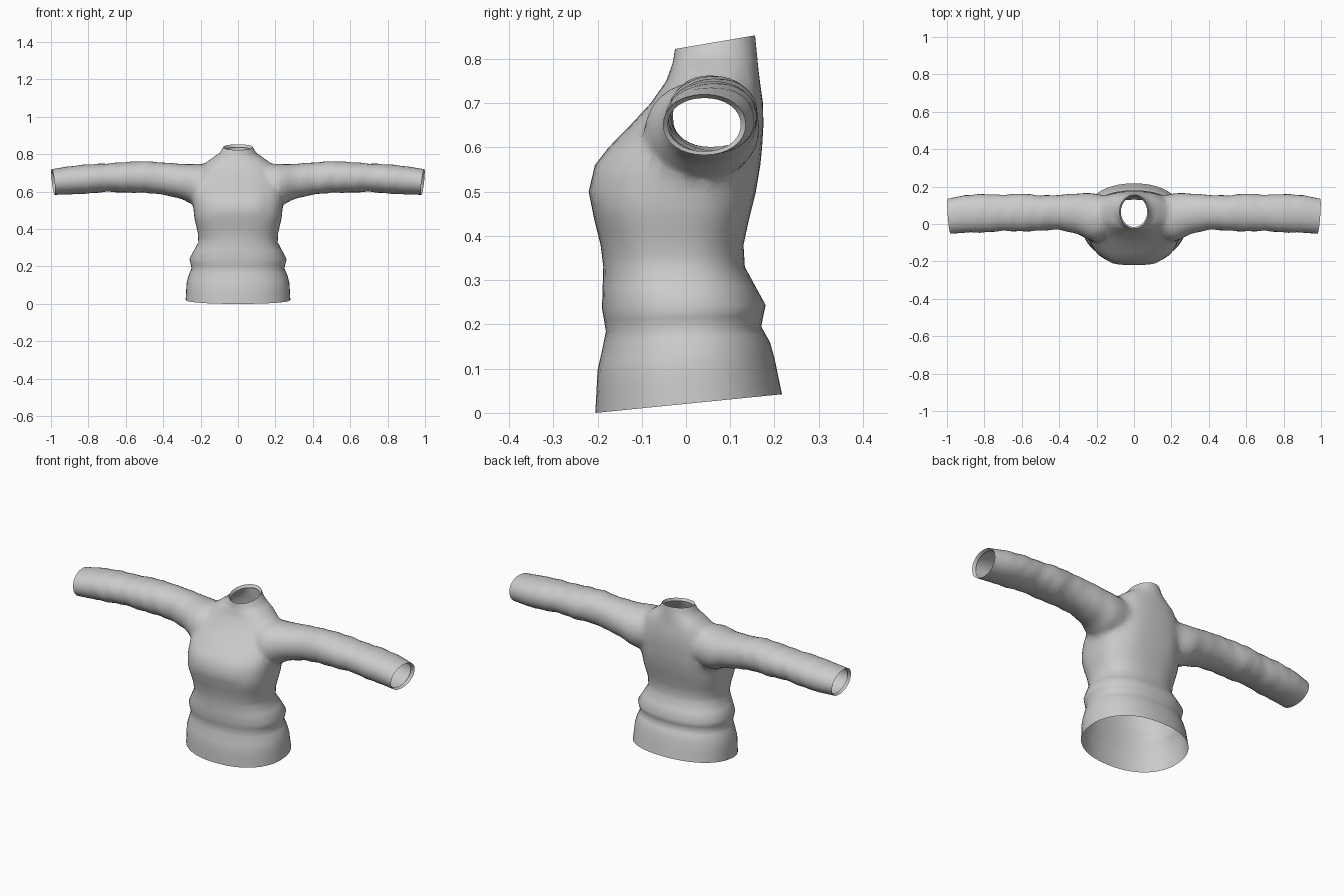
import bpy
import bmesh
from math import cos, sin, pi, radians
from mathutils import Vector

cube = bpy.data.objects.get("Cube")
if cube:
    bpy.data.objects.remove(cube, do_unlink=True)

wool = bpy.data.materials.new("light grey knit")
wool.use_nodes = True
grey = (0.6, 0.6, 0.6, 1)
wool.diffuse_color = grey
wool.node_tree.nodes["Principled BSDF"].inputs["Base Color"].default_value = grey


def resample(rows, steps):
    """Insert evenly blended rows between the given ones."""
    out = []
    for a, b in zip(rows, rows[1:]):
        for s in range(steps):
            t = s / steps
            out.append([p + (q - p) * t for p, q in zip(a, b)])
    return out + [list(rows[-1])]


def rounded(angle, power):
    """Point on a unit superellipse."""
    c, s = cos(angle), sin(angle)
    bend = lambda v: (abs(v) ** (2 / power)) * (1 if v >= 0 else -1)
    return bend(c), bend(s)


def loft(name, rings):
    """Closed tube through rings of points, with one n-gon at each end."""
    bm = bmesh.new()
    loops = [[bm.verts.new(p) for p in ring] for ring in rings]
    for a, b in zip(loops, loops[1:]):
        for i in range(len(a)):
            j = (i + 1) % len(a)
            bm.faces.new((a[i], a[j], b[j], b[i]))
    bm.faces.new(loops[0])
    bm.faces.new(loops[-1])
    bmesh.ops.recalc_face_normals(bm, faces=bm.faces)
    mesh = bpy.data.meshes.new(name)
    bm.to_mesh(mesh)
    bm.free()
    mesh.materials.append(wool)
    obj = bpy.data.objects.new(name, mesh)
    bpy.context.collection.objects.link(obj)
    return obj


def rim(ring, scale, shift):
    """Copy of an end ring, turned inward to make a hemmed edge."""
    mid = sum(ring, Vector()) / len(ring)
    return [mid + (p - mid) * scale + Vector(shift) for p in ring]


# Torso: height, half width, front y, back y, squareness, tilt
TORSO = [
    (.021, .28, -.205, .217, 2.2, .1),
    (.11, .275, -.2, .2, 2.2, .07),
    (.15, .265, -.19, .19, 2.2, .05),
    (.19, .248, -.181, .17, 2.3, .03),
    (.24, .26, -.19, .18, 2.3, .02),
    (.33, .212, -.187, .133, 2.4, 0),
    (.38, .215, -.193, .13, 2.5, 0),
    (.44, .229, -.208, .143, 2.6, 0),
    (.5, .24, -.22, .158, 2.7, 0),
    (.56, .245, -.206, .168, 2.7, 0),
    (.6, .24, -.175, .172, 2.6, 0),
    (.65, .225, -.126, .175, 2.6, 0),
    (.7, .205, -.08, .174, 2.5, 0),
    (.75, .18, -.045, .167, 2.4, 0),
    (.78, .14, -.035, .163, 2.2, .03),
    (.805, .1, -.029, .16, 2.1, .1),
    (.838, .078, -.025, .156, 2, .17),
]
rings = []
for z, w, front, back, power, tilt in resample(TORSO, 2):
    ring = []
    for i in range(48):
        c, s = rounded(2 * pi * i / 48, power)
        y = (front + back) / 2 + s * (back - front) / 2
        ring.append(Vector((w * c, y, z + tilt * s * (back - front) / 2)))
    rings.append(ring)
rings.append(rim(rings[-1], .9, (0, 0, -.015)))
sweater = loft("sweater", rings)

# Sleeve: distance out, front y, back y, bottom z, top z
SLEEVE = [
    (.1, -.05, .14, .57, .73),
    (.2, -.1, .165, .525, .752),
    (.25, -.085, .17, .53, .75),
    (.3, -.055, .165, .56, .75),
    (.4, -.03, .155, .584, .755),
    (.5, -.035, .152, .595, .763),
    (.6, -.04, .163, .595, .758),
    (.7, -.036, .155, .6, .75),
    (.8, -.045, .16, .59, .746),
    (.9, -.046, .154, .585, .735),
    (.988, -.052, .135, .583, .72),
]


def sleeve_rings(side):
    out = []
    for x, front, back, low, high in resample(SLEEVE, 4):
        slant = max(0, (x - .8) / .2)
        ring = []
        for i in range(32):
            angle = 2 * pi * i / 32
            c, s = rounded(angle, 2.1)
            # Soft cloth wrinkles along the middle of the arm
            fold = 1 + .018 * sin(x * 70 + 2 * sin(angle * 2)) * (.4 < x < .9)
            dy = c * fold * (back - front) / 2
            dz = s * fold * (high - low) / 2
            px = x + slant * (.08 * dy + .12 * dz)
            ring.append(Vector((side * px, (front + back) / 2 + dy,
                                (low + high) / 2 + dz)))
        out.append(ring)
    out.append(rim(out[-1], .88, (-side * .015, 0, 0)))
    return out


# Join both sleeves to the torso
bpy.context.view_layer.objects.active = sweater
for side, label in ((1, "left_sleeve"), (-1, "right_sleeve")):
    sleeve = loft(label, sleeve_rings(side))
    sleeve.hide_render = True
    join = sweater.modifiers.new(label, "BOOLEAN")
    join.operation = "UNION"
    join.solver = "EXACT"
    join.object = sleeve
    bpy.ops.object.modifier_apply(modifier=join.name)
    bpy.data.objects.remove(sleeve, do_unlink=True)

# Open the hem, neck and cuffs, then soften the armhole seams
bm = bmesh.new()
bm.from_mesh(sweater.data)
caps = [f for f in bm.faces if len(f.verts) > 24]
bmesh.ops.delete(bm, geom=caps, context="FACES")
bmesh.ops.remove_doubles(bm, verts=bm.verts, dist=.002)
seam = [v for v in bm.verts if .13 < abs(v.co.x) < .33 and v.co.z > .49]
for _ in range(6):
    bmesh.ops.smooth_vert(bm, verts=seam, factor=.5, use_axis_x=True,
                          use_axis_y=True, use_axis_z=True)
bmesh.ops.recalc_face_normals(bm, faces=bm.faces)
bm.to_mesh(sweater.data)
bm.free()

bpy.ops.object.select_all(action="DESELECT")
sweater.select_set(True)
bpy.ops.object.shade_smooth_by_angle(angle=radians(50))
